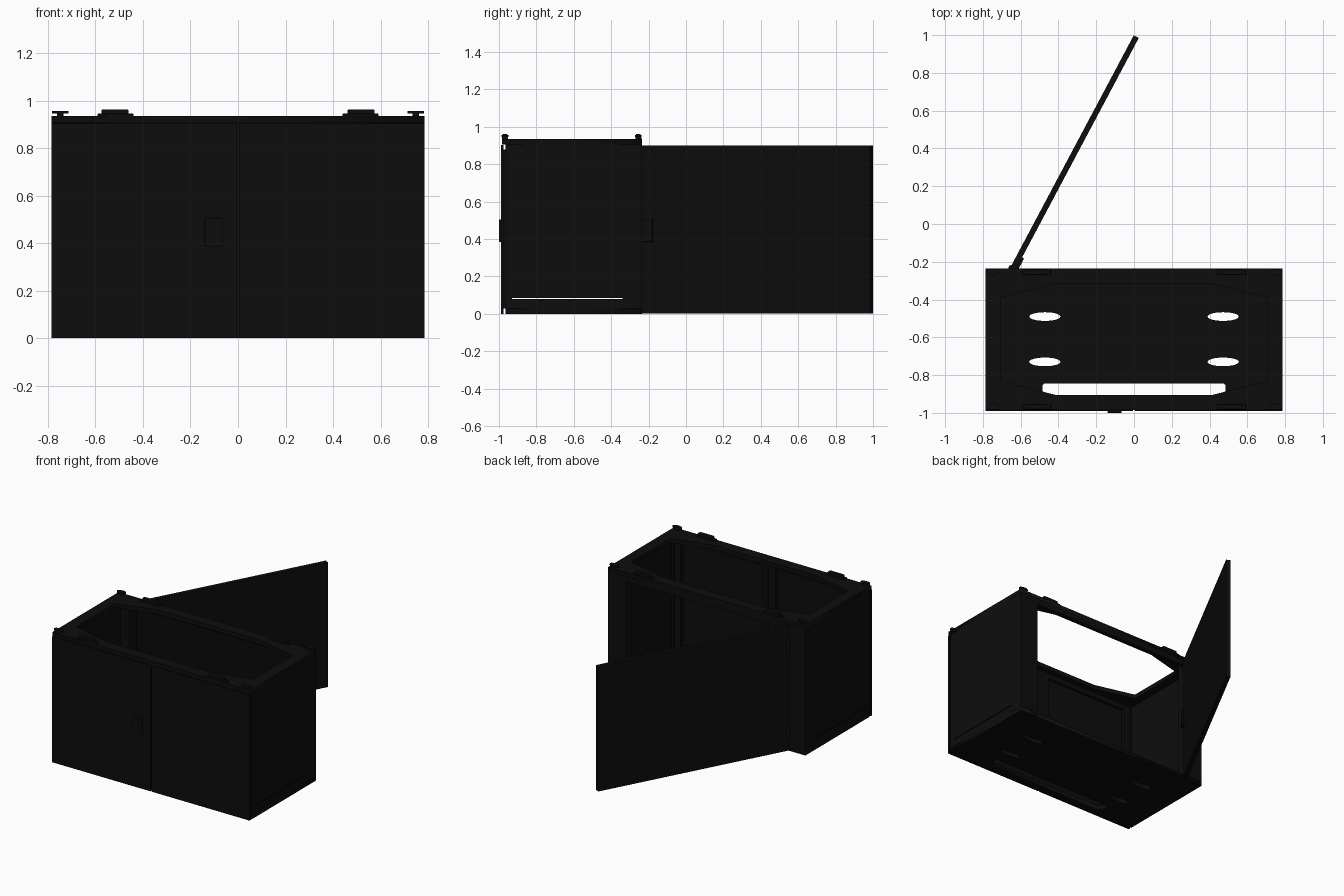
import bpy, math
from mathutils import Matrix

if "Cube" in bpy.data.objects:
    bpy.data.objects.remove(bpy.data.objects["Cube"])

mat = bpy.data.materials.new("black_paint")
mat.diffuse_color = (0.004, 0.004, 0.004, 1)
mat.use_nodes = True
mat.node_tree.nodes["Principled BSDF"].inputs["Base Color"].default_value = mat.diffuse_color


def box(name, x, y, z, bevel=0.0):
    """Axis-aligned box from (min, max) pairs."""
    bpy.ops.mesh.primitive_cube_add(size=1)
    o = bpy.context.object
    o.name = name
    o.data.transform(Matrix.Translation([(a + b) / 2 for a, b in (x, y, z)])
                     @ Matrix.Diagonal([b - a for a, b in (x, y, z)] + [1]))
    o.data.materials.append(mat)
    if bevel:
        m = o.modifiers.new("bevel", 'BEVEL')
        m.width, m.segments = bevel, 2
    return o


def cylinder(name, r, loc, depth, scale=(1, 1, 1)):
    bpy.ops.mesh.primitive_cylinder_add(vertices=24, radius=r, depth=depth, location=loc)
    o = bpy.context.object
    o.name, o.scale = name, scale
    o.data.materials.append(mat)
    bpy.ops.object.shade_smooth_by_angle()
    return o


def plate(name, loops, z0, z1):
    """Flat plate: first loop is the outline, the others are holes."""
    c = bpy.data.curves.new(name, 'CURVE')
    c.dimensions, c.fill_mode, c.extrude = '2D', 'BOTH', (z1 - z0) / 2
    for pts in loops:
        s = c.splines.new('POLY')
        s.points.add(len(pts) - 1)
        for p, (x, y) in zip(s.points, pts):
            p.co = (x, y, 0, 1)
        s.use_cyclic_u = True
    o = bpy.data.objects.new(name, c)
    o.location.z = (z0 + z1) / 2
    bpy.context.collection.objects.link(o)
    bpy.ops.object.select_all(action='DESELECT')
    o.select_set(True)
    bpy.context.view_layer.objects.active = o
    bpy.ops.object.convert(target='MESH')
    o = bpy.context.object
    o.data.materials.clear()
    o.data.materials.append(mat)


def rect(x, y0, y1):
    return [(-x, y0), (x, y0), (x, y1), (-x, y1)]


def ellipse(cx, cy, rx, ry, n=24):
    return [(cx + rx * math.cos(2 * math.pi * i / n),
             cy + ry * math.sin(2 * math.pi * i / n)) for i in range(n)]


W, FRONT, BACK, TOP = 0.785, -0.965, -0.235, 0.935
MID = -0.61

# Floor with oval holes and a long front slot
slot = [(-.45, -.925), (.45, -.925), (.485, -.89), (.485, -.855),
        (.475, -.845), (-.475, -.845), (-.485, -.855), (-.485, -.89)]
ovals = [ellipse(sx * .472, y, .083, .023) for sx in (-1, 1) for y in (-.49, -.73)]
plate("floor", [rect(W, FRONT, BACK), slot] + ovals, 0, 0.03)

# Top frame with chamfered opening
ox, oy, cx, cy = 0.705, 0.295, 0.29, 0.075
opening = [(sx * a, MID + sy * b) for sx, sy, a, b in (
    (-1, -1, ox - cx, oy), (1, -1, ox - cx, oy), (1, -1, ox, oy - cy), (1, 1, ox, oy - cy),
    (1, 1, ox - cx, oy), (-1, 1, ox - cx, oy), (-1, 1, ox, oy - cy), (-1, -1, ox, oy - cy))]
plate("top_frame", [rect(W, -.985, BACK), opening], 0.905, TOP)

# Bottom and top sills behind the door faces
box("front_top_rail", (-W, W), (FRONT, -.945), (.87, .91))
box("back_top_rail", (-W, W), (-.262, BACK), (.87, .91))

for s, side in ((-1, "left"), (1, "right")):
    def sx(a, b):
        return tuple(sorted((s * a, s * b)))
    # Side wall above a narrow slit, and the lower skirt
    box(side + "_wall", sx(W - .02, W), (FRONT, BACK - .02), (.086, .91))
    box(side + "_skirt", sx(W - .02, W), (FRONT, BACK - .02), (0, .08))
    # Corner posts: L-shaped at the front, wide at the back
    box(side + "_front_post", sx(.70, W), (FRONT, -.94), (0, .91))
    box(side + "_front_post_return", sx(W - .035, W), (FRONT, -.93), (0, .91))
    box(side + "_back_post", sx(.64, W), (-.262, BACK), (0, .91))
    box(side + "_back_post_return", sx(W - .035, W), (-.34, BACK), (0, .91))
    box(side + "_back_post_lip", sx(.64, .66), (-.30, -.25), (0, .91))
    # Front door leaf with centre stile on the inside
    box(side + "_front_door", sx(.004, W), (-.99, -.976), (0, .904))
    box(side + "_door_stile", sx(.008, .05), (-.976, -.945), (.03, .88))

    for y, end in ((-.968, "front"), (-.255, "back")):
        # Twist lock: stem with an oval cap
        x = s * .748
        cylinder(f"{side}_{end}_lock_stem", .014, (x, y, .94), .02)
        cylinder(f"{side}_{end}_lock_cap", .018, (x, y, .951), .012, (1.95, 1, 1))
        # Stacking tab
        box(f"{side}_{end}_tab_base", sx(.44, .592), (y - .016, y + .016), (.93, .945), .003)
        box(f"{side}_{end}_tab", sx(.46, .575), (y - .013, y + .013), (.94, .962), .004)

# Cover strip over the gap between the front doors, and door handle
box("centre_strip", (-.02, .02), (-.960, -.948), (.03, .88))
box("front_handle", (-.14, -.065), (-1.0, -.988), (.385, .505), .003)

# Swung-open back door, hinged on the left
hinge = Matrix.Translation((-.643, -.24, 0)) @ Matrix.Rotation(math.radians(62), 4, 'Z')
parts = [box("back_door", (0, 1.395), (-.015, .015), (.003, .9)),
         box("back_door_plate", (.005, .08), (-.027, -.013), (.385, .505), .003)]
for o in parts:
    o.matrix_world = hinge
for z in (.15, .75):
    cylinder("door_hinge", .014, (-.65, -.232, z), .1)
